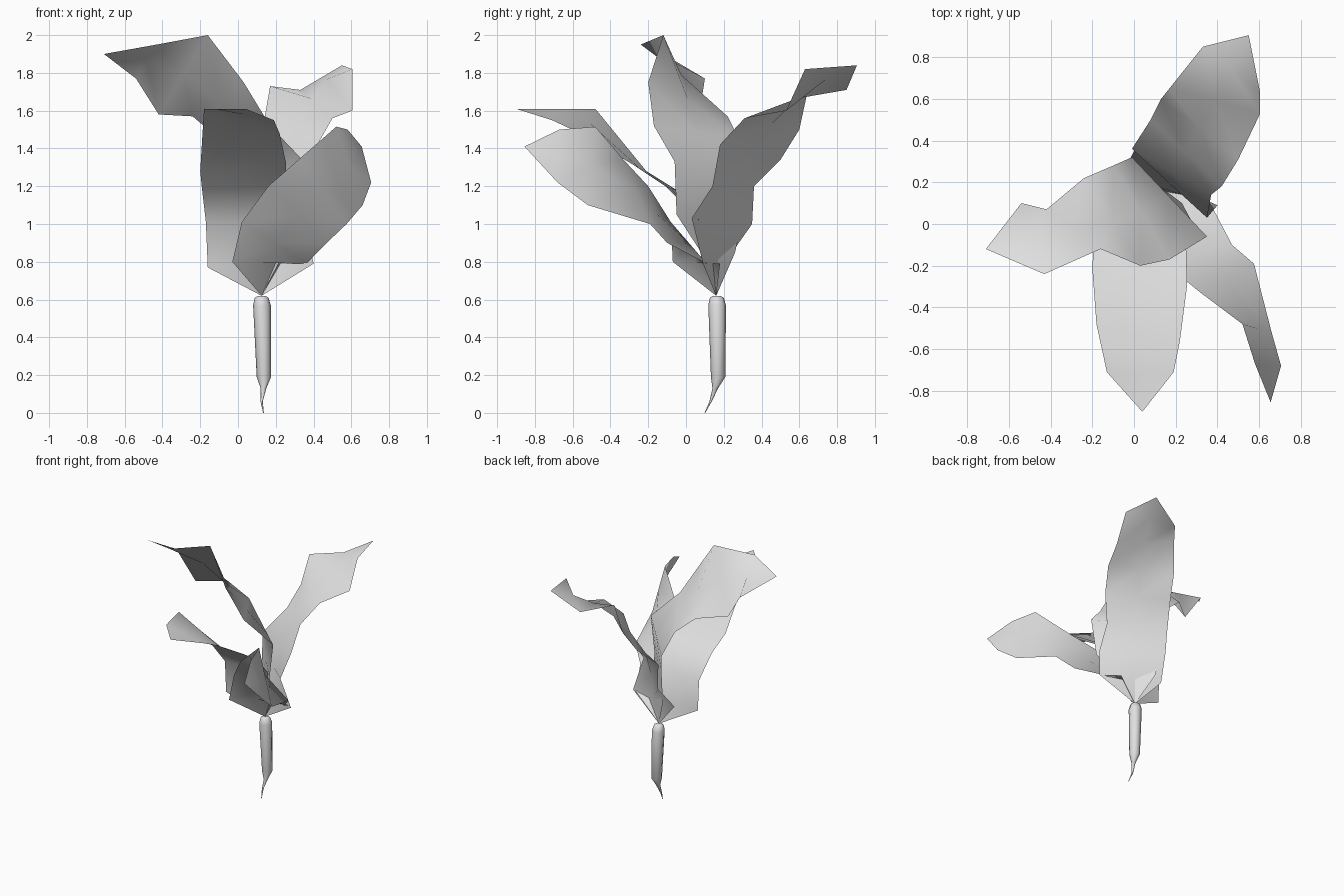
import bpy
import bmesh
import math
from mathutils import Vector

default_cube = bpy.data.objects.get("Cube")
if default_cube:
    bpy.data.objects.remove(default_cube, do_unlink=True)


def make_material(name, colour):
    material = bpy.data.materials.new(name)
    material.use_nodes = True
    material.diffuse_color = colour
    shader = next(n for n in material.node_tree.nodes if n.type == "BSDF_PRINCIPLED")
    shader.inputs["Base Color"].default_value = colour
    return material


pale_grey = make_material("pale grey", (0.75, 0.75, 0.75, 1))
crown = Vector((0.125, 0.16, 0.62))


def finish_object(name, bm, angle):
    """Turn a bmesh into a smooth shaded object."""
    mesh = bpy.data.meshes.new(name)
    bm.to_mesh(mesh)
    bm.free()
    mesh.materials.append(pale_grey)
    obj = bpy.data.objects.new(name, mesh)
    bpy.context.collection.objects.link(obj)
    bpy.ops.object.select_all(action="DESELECT")
    obj.select_set(True)
    bpy.context.view_layer.objects.active = obj
    bpy.ops.object.shade_smooth_by_angle(angle=math.radians(angle))


def make_leaf(name, tip, first_edge, second_edge):
    """Single-sheet leaf spanning two edges, with a midrib between them."""
    bm = bmesh.new()
    rows = []
    for first, second in zip(first_edge, second_edge):
        a, b = Vector(first), Vector(second)
        rows.append([bm.verts.new(p) for p in (a, (a + b) / 2, b)])
    # Triangles close the leaf at the crown and the tip
    base_vert, tip_vert = bm.verts.new(crown), bm.verts.new(tip)
    for side in range(2):
        bm.faces.new((base_vert, rows[0][side + 1], rows[0][side]))
        bm.faces.new((tip_vert, rows[-1][side], rows[-1][side + 1]))
        for low, high in zip(rows, rows[1:]):
            bm.faces.new((low[side], low[side + 1], high[side + 1], high[side]))
    bmesh.ops.recalc_face_normals(bm, faces=bm.faces)
    finish_object(name, bm, 80)


def make_root(name, rings, sides):
    """Tapered root lofted through rings of (x, y, z, radius)."""
    bm = bmesh.new()
    loops = []
    for x, y, z, radius in rings:
        loops.append([
            bm.verts.new((x + radius * math.cos(k * math.tau / sides),
                          y + radius * math.sin(k * math.tau / sides), z))
            for k in range(sides)])
    for low, high in zip(loops, loops[1:]):
        for k in range(sides):
            n = (k + 1) % sides
            bm.faces.new((low[k], low[n], high[n], high[k]))
    bm.faces.new(loops[-1])
    bm.faces.new(loops[0][::-1])
    finish_object(name, bm, 60)


# Root with a bent, thin tail
make_root("root", [
    (.135, .1, 0, .002), (.125, .13, .06, .006), (.135, .155, .13, .015),
    (.137, .17, .19, .038), (.127, .165, .57, .047), (.125, .163, .61, .036),
    (.125, .162, .62, .02)], 8)

# Broad leaf reaching to the front
make_leaf(
    "front_leaf", (.04, -.9, 1.61),
    [(-.16, .08, .77), (-.17, .08, 1.01), (-.19, -.05, 1.18), (-.2, -.21, 1.28),
     (-.18, -.48, 1.61), (-.13, -.71, 1.61)],
    [(.17, .13, .79), (.22, .07, 1.02), (.25, -.11, 1.2), (.255, -.29, 1.32),
     (.22, -.56, 1.48), (.19, -.71, 1.55)])

# Leaf reaching to the front left
make_leaf(
    "front_left_leaf", (.655, -.855, 1.41),
    [(-.03, -.07, .8), (.02, -.08, 1.01), (.16, -.2, 1.2), (.32, -.33, 1.34),
     (.52, -.48, 1.515), (.58, -.67, 1.5)],
    [(.27, .18, .79), (.36, .11, .79), (.47, -.1, .9), (.575, -.19, 1),
     (.66, -.52, 1.1), (.705, -.68, 1.22)])

# Tall leaf leaning to the right
make_leaf(
    "right_leaf", (-.71, -.12, 1.9),
    [(.02, .26, .85), (-.01, .32, 1.12), (-.01, .32, 1.25), (-.1, .28, 1.45),
     (-.24, .22, 1.57), (-.42, .07, 1.58), (-.54, .1, 1.77)],
    [(.23, .1, .82), (.31, -.05, 1.05), (.35, -.06, 1.33), (.17, -.17, 1.52),
     (.03, -.2, 1.75), (-.16, -.12, 2), (-.43, -.24, 1.95)])

# Long leaf arching to the back
make_leaf(
    "back_leaf", (.55, .905, 1.84),
    [(.4, .09, .79), (.35, .03, 1.03), (.37, .14, 1.2), (.42, .18, 1.42),
     (.5, .31, 1.56), (.605, .53, 1.6), (.605, .63, 1.82)],
    [(-.06, .23, .83), (0, .35, 1), (-.01, .36, 1.2), (.08, .5, 1.34),
     (.13, .6, 1.5), (.17, .65, 1.73), (.33, .85, 1.71)])
